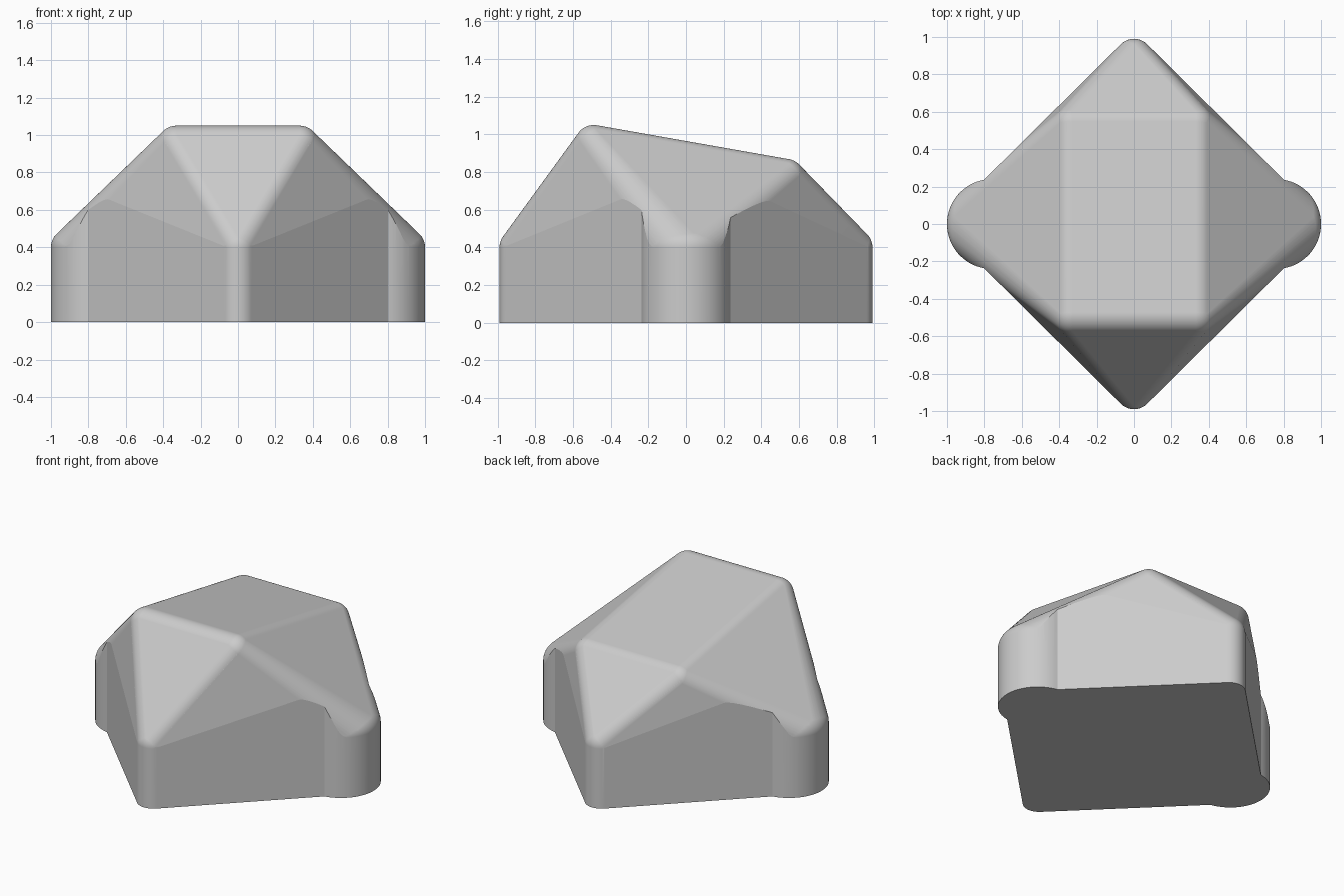
import bpy
import bmesh
from math import cos, sin, radians, tau

cube = bpy.data.objects.get("Cube")
if cube:
    bpy.data.objects.remove(cube, do_unlink=True)

ROUND = 0.1      # edge rounding radius
LOBE = 0.24      # side lobe radius
LOBE_X = 0.76
SEGS = 96
BASE_Z = 0.4     # height where the walls start to round over

grey = bpy.data.materials.new("plain_grey")
grey.use_nodes = True
colour = (0.6, 0.6, 0.6, 1)
grey.diffuse_color = colour
grey.node_tree.nodes["Principled BSDF"].inputs["Base Color"].default_value = colour


def make_object(name, bm):
    mesh = bpy.data.meshes.new(name)
    bm.to_mesh(mesh)
    bm.free()
    obj = bpy.data.objects.new(name, mesh)
    bpy.context.collection.objects.link(obj)
    mesh.materials.append(grey)
    return obj


def add_disc(bm, x, y, z, core):
    """Points of a disc with a rounded rim; core 0 gives a ball."""
    rings = SEGS // 4
    for j in range(rings + 1):
        tilt = tau / 4 * j / rings
        r = core + ROUND * cos(tilt)
        for i in range(SEGS):
            a = tau * i / SEGS
            bm.verts.new((x + r * cos(a), y + r * sin(a), z + ROUND * sin(tilt)))


def add_foot(bm, x, y, r):
    for i in range(SEGS):
        a = tau * i / SEGS
        bm.verts.new((x + r * cos(a), y + r * sin(a), 0))


# Rounded block: hull of the corner posts, side lobes and four roof corners
bm = bmesh.new()
for side in (-1, 1):
    add_disc(bm, 0, side * 0.89, BASE_Z, 0)
    add_foot(bm, 0, side * 0.89, ROUND)
    add_disc(bm, side * LOBE_X, 0, BASE_Z, LOBE - ROUND)
    add_foot(bm, side * LOBE_X, 0, LOBE)
    add_disc(bm, side * 0.33, -0.49, 0.95, 0)
    add_disc(bm, side * 0.33, 0.53, 0.77, 0)
bmesh.ops.remove_doubles(bm, verts=bm.verts[:], dist=0.0005)
hull = bmesh.ops.convex_hull(bm, input=bm.verts[:])
inner = {g for g in hull["geom_interior"] + hull["geom_unused"]
         if isinstance(g, bmesh.types.BMVert)}
bmesh.ops.delete(bm, geom=list(inner), context='VERTS')
bmesh.ops.dissolve_limit(bm, angle_limit=radians(0.1), verts=bm.verts[:], edges=bm.edges[:])
bmesh.ops.recalc_face_normals(bm, faces=bm.faces[:])
block = make_object("rounded_block", bm)

# Plan outline: straight diagonal walls that break into the side lobes
quarter = [(0, -1.031)]
for degrees in range(-80, -44, 5):
    a = radians(degrees)
    quarter.append((LOBE_X + LOBE * cos(a), LOBE * sin(a)))
quarter.append((1.1, -0.1))
right_half = quarter + [(x, -y) for x, y in reversed(quarter)]
outline = right_half + [(-x, y) for x, y in reversed(right_half[1:-1])]

bm = bmesh.new()
face = bm.faces.new([bm.verts.new((x, y, -0.2)) for x, y in outline])
top = bmesh.ops.extrude_face_region(bm, geom=[face])["geom"]
bmesh.ops.translate(bm, vec=(0, 0, 1.5),
                    verts=[g for g in top if isinstance(g, bmesh.types.BMVert)])
bmesh.ops.recalc_face_normals(bm, faces=bm.faces[:])
cutter = make_object("wall_cutter", bm)
cutter.hide_render = True

# Trim the block to the plan outline
trim = block.modifiers.new("trim_walls", 'BOOLEAN')
trim.operation = 'INTERSECT'
trim.solver = 'EXACT'
trim.object = cutter
bpy.ops.object.select_all(action='DESELECT')
block.select_set(True)
bpy.context.view_layer.objects.active = block
bpy.ops.object.modifier_apply(modifier=trim.name)
bpy.data.objects.remove(cutter, do_unlink=True)

# Smooth rounded edges, with flat faces kept flat
bpy.ops.object.shade_smooth_by_angle(angle=radians(6))
flat = block.modifiers.new("flat_faces", 'WEIGHTED_NORMAL')
flat.keep_sharp = True
